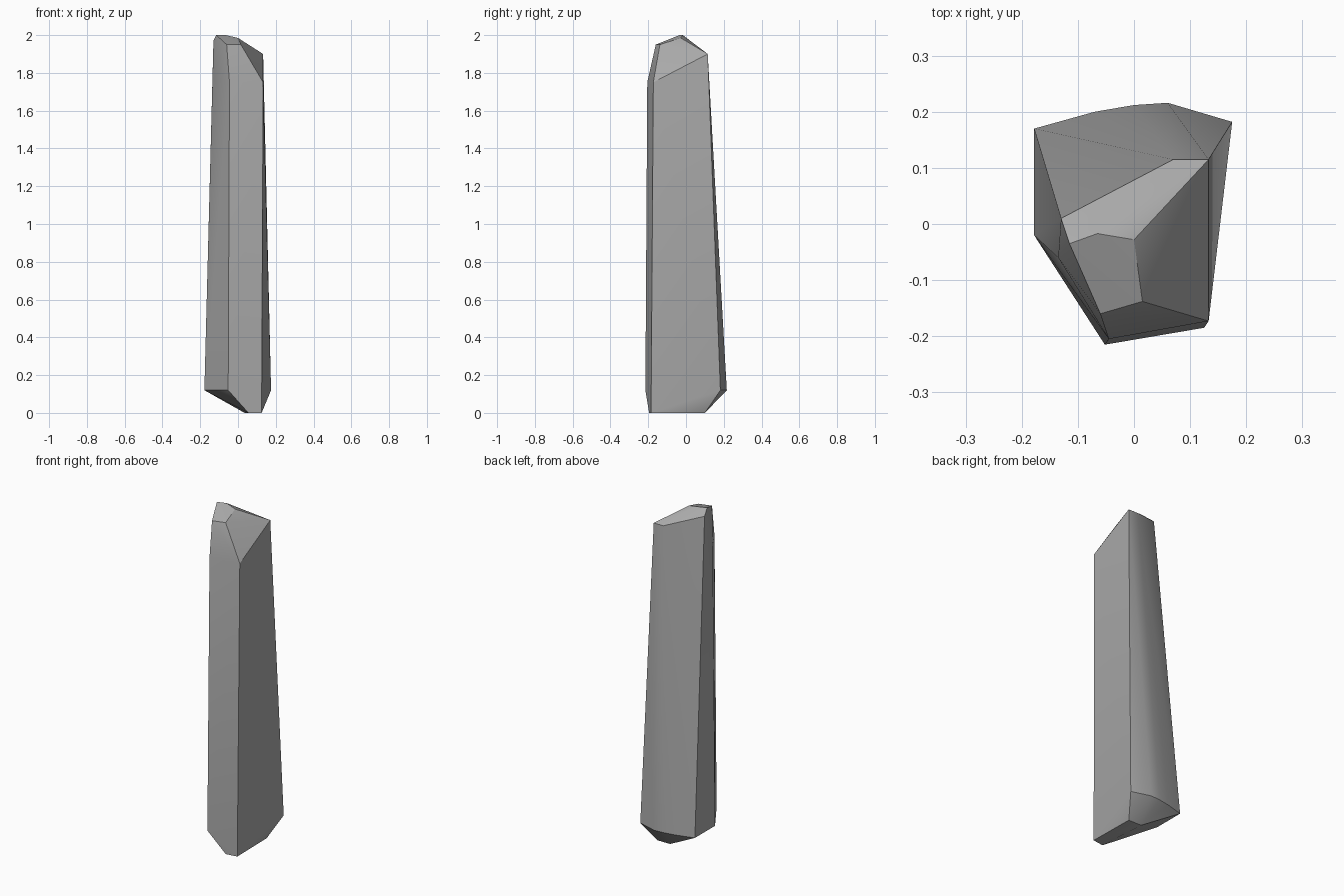
import bpy
import bmesh
import math

cube = bpy.data.objects.get("Cube")
if cube:
    bpy.data.objects.remove(cube, do_unlink=True)

# Stone colour
stone = bpy.data.materials.new("grey stone")
stone.use_nodes = True
grey = (0.4, 0.4, 0.4, 1)
stone.diffuse_color = grey
stone.node_tree.nodes["Principled BSDF"].inputs["Base Color"].default_value = grey

# Corner rings of the shard, from the foot up to the chiselled tip
foot = [(.125, -.185, 0), (.12, .1, 0), (.035, .1, 0), (.055, -.195, 0)]
base = [(.175, .182, .12), (.06, .216, .12), (0, .212, .12), (-.07, .2, .12),
        (-.178, .17, .12), (-.178, -.02, .12), (-.052, -.215, .12)]
shoulder = [(-.045, -.205, 1.75), (.133, -.173, 1.75), (-.135, -.06, 1.77)]
crown = [(.133, .115, 1.9), (.07, .115, 1.9), (-.06, -.16, 1.95), (.015, -.138, 1.95)]
tip = [(-.13, .01, 1.97), (-.115, -.035, 2), (-.065, -.017, 2), (0, -.028, 1.985)]

# Faceted shard wrapped around the rings
bm = bmesh.new()
for corner in foot + base + shoulder + crown + tip:
    bm.verts.new(corner)
hull = bmesh.ops.convex_hull(bm, input=bm.verts)
bmesh.ops.delete(bm, geom=list({v for v in hull["geom_interior"] + hull["geom_unused"]
                                if isinstance(v, bmesh.types.BMVert)}), context="VERTS")
bmesh.ops.dissolve_limit(bm, angle_limit=math.radians(1), verts=bm.verts, edges=bm.edges)
bmesh.ops.recalc_face_normals(bm, faces=bm.faces)
mesh = bpy.data.meshes.new("stone_shard")
bm.to_mesh(mesh)
bm.free()
mesh.materials.append(stone)
shard = bpy.data.objects.new("stone_shard", mesh)
bpy.context.collection.objects.link(shard)

# Soft broad sides, crisp chiselled edges
bpy.context.view_layer.objects.active = shard
shard.select_set(True)
bpy.ops.object.shade_smooth_by_angle(angle=math.radians(30))
